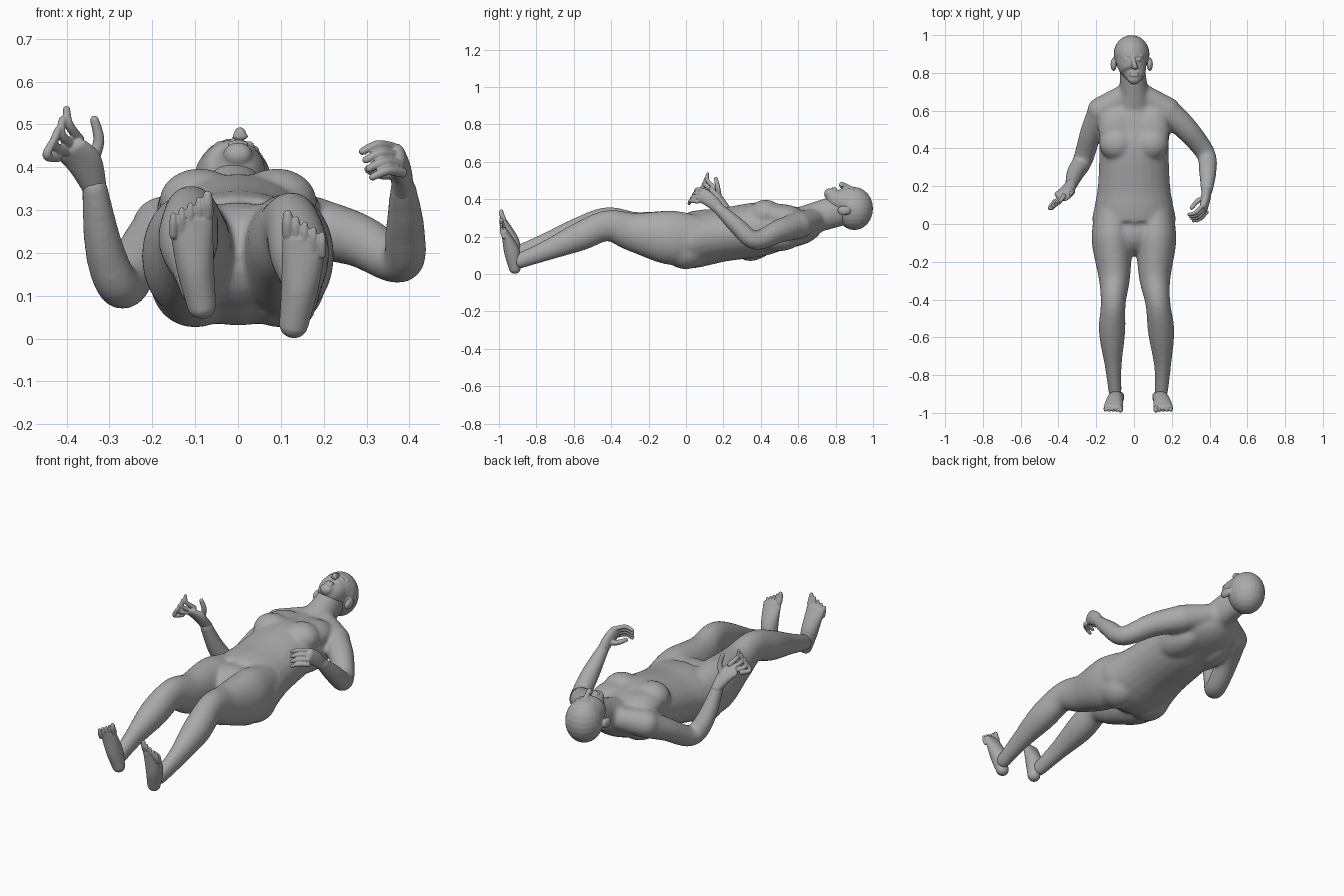
import bpy, bmesh, math
from mathutils import Vector, Matrix

cube = bpy.data.objects.get("Cube")
if cube:
    bpy.data.objects.remove(cube)

grey = (.4, .4, .4, 1)
skin = bpy.data.materials.new("grey_skin")
skin.use_nodes = True
skin.diffuse_color = grey
skin.node_tree.nodes["Principled BSDF"].inputs["Base Color"].default_value = grey

clay = bmesh.new()
SIDES = 24
STEPS = 6


def spline(before, start, end, after, t):
    """Smooth interpolation between two neighbouring sections."""
    def blend(a, b, c, d):
        return b + t / 2 * (c - a + t * (2 * a - 5 * b + 4 * c - d + t * (3 * (b - c) + d - a)))
    return [blend(*values) for values in zip(before, start, end, after)]


def tube(**sections):
    """Loft named sections; each is x, y, z, half width and, if oval, half depth."""
    stops = [(*s, s[-1]) if len(s) == 4 else s for s in sections.values()]
    first, final = stops[0], stops[-1]
    padded = [first, *stops, final]
    path = []
    for i in range(len(stops) - 1):
        path += [spline(*padded[i:i + 4], k / STEPS) for k in range(STEPS)]
    path.append(final)
    centres = [Vector(p[:3]) for p in path]
    last = len(path) - 1
    rings = []
    for i, (x, y, z, width, depth) in enumerate(path):
        along = (centres[min(i + 1, last)] - centres[max(i - 1, 0)]).normalized()
        side = Vector((1, 0, 0))
        side = (side - along * along.x).normalized()
        up = along.cross(side)
        # Round off both ends with a dome
        dome = [0]
        if i == 0:
            dome = [-80, -60, -40, -20, 0]
        elif i == last:
            dome = [0, 20, 40, 60, 80]
        for degrees in dome:
            tilt = math.radians(degrees)
            centre = centres[i] + along * math.sin(tilt) * min(width, depth)
            ring = []
            for k in range(SIDES):
                angle = math.tau * k / SIDES
                offset = side * math.cos(angle) * width + up * math.sin(angle) * depth
                ring.append(clay.verts.new(centre + offset * math.cos(tilt)))
            rings.append(ring)
    for lower, upper in zip(rings, rings[1:]):
        for k in range(SIDES):
            clay.faces.new((lower[k - 1], lower[k], upper[k], upper[k - 1]))
    clay.faces.new(reversed(rings[0]))
    clay.faces.new(rings[-1])


def ball(centre, radii):
    place = Matrix.Translation(centre) @ Matrix.Diagonal((*radii, 1))
    bmesh.ops.create_uvsphere(clay, u_segments=SIDES, v_segments=SIDES // 2, radius=1, matrix=place)


def digit(base, bend, curl, size):
    """A finger or toe: a base point, then two offsets from joint to joint."""
    knuckle = Vector(base)
    joint = knuckle + Vector(bend)
    tip = joint + Vector(curl)
    tube(knuckle=(*knuckle, size), joint=(*joint, size * .95), tip=(*tip, size * .75))


def finish(name, voxel, rounds):
    """Fuse the shapes made so far into one soft skin."""
    bmesh.ops.recalc_face_normals(clay, faces=clay.faces)
    mesh = bpy.data.meshes.new(name)
    clay.to_mesh(mesh)
    clay.clear()
    mesh.materials.append(skin)
    part = bpy.data.objects.new(name, mesh)
    bpy.context.collection.objects.link(part)
    fuse = part.modifiers.new("fuse_shapes", "REMESH")
    fuse.mode = "VOXEL"
    fuse.voxel_size = voxel
    fuse.use_smooth_shade = True
    soften = part.modifiers.new("soften_joins", "SMOOTH")
    soften.factor = .5
    soften.iterations = rounds


def lean(s, x, y, z, *radii):
    """Place a leg point; the left leg lies lower and further out."""
    drop = .045 * min(max(-y - .2, 0) / .6, 1) if s > 0 else 0
    return (s * x + drop, y, z - drop, *radii)


# Torso and neck
tube(crotch=(0, -.04, .19, .16, .13),
     hips=(0, .01, .18, .22, .15),
     belly=(0, .1, .195, .208, .15),
     waist=(0, .2, .21, .192, .143),
     ribs=(0, .4, .24, .183, .145),
     armpits=(0, .52, .25, .19, .12),
     shoulders=(0, .62, .26, .17, .1),
     collar=(0, .68, .29, .1, .08))
tube(neck_base=(0, .62, .28, .1, .08),
     throat=(0, .7, .305, .078, .082),
     nape=(-.01, .82, .34, .067, .085))

for s in (-1, 1):
    # Chest, shoulder slope, shoulder blades and buttocks
    ball(centre=(s * .09, .425, .32), radii=(.095, .09, .078))
    ball(centre=(s * .09, .5, .31), radii=(.1, .13, .065))
    tube(neck_side=(s * .05, .68, .29, .06), shoulder_top=(s * .175, .6, .26, .073))
    ball(centre=(s * .09, .48, .2), radii=(.09, .15, .08))
    ball(centre=(s * .1, 0, .13), radii=(.105, .12, .105))
    # Legs
    tube(hip=lean(s, .11, .04, .19, .1, .13),
         thigh=lean(s, .116, -.09, .195, .108, .145),
         lower_thigh=lean(s, .104, -.28, .23, .084, .105),
         knee=lean(s, .11, -.42, .275, .066, .083),
         calf=lean(s, .116, -.57, .227, .07, .077),
         shin=lean(s, .11, -.75, .165, .045, .054),
         ankle=lean(s, .1, -.89, .115, .035, .042))

# Arms
tube(left_shoulder=(.17, .6, .26, .073),
     upper_arm=(.28, .5, .23, .063),
     elbow=(.38, .37, .18, .051),
     forearm=(.39, .27, .26, .046),
     wrist=(.385, .17, .355, .031))
tube(right_shoulder=(-.17, .6, .26, .073),
     upper_arm=(-.225, .49, .2, .059),
     elbow=(-.27, .34, .12, .053),
     forearm=(-.31, .27, .2, .047),
     wrist=(-.335, .2, .355, .031))
finish("body", voxel=.008, rounds=20)

# Head: cranium, face, nose, lips, brows, eyes and ears
ball(centre=(-.013, .9, .35), radii=(.095, .1, .115))
tube(chin=(0, .768, .428, .035, .03),
     mouth=(0, .8, .402, .062, .062),
     cheeks=(-.01, .845, .385, .08, .083),
     forehead=(-.013, .9, .37, .088, .095))
tube(nose_bridge=(-.005, .88, .462, .01), nose_tip=(.005, .832, .48, .014))
ball(centre=(.005, .828, .472), radii=(.02, .01, .01))
for lip in (.785, .798):
    ball(centre=(0, lip, .453), radii=(.026, .007, .012))
for s in (-1, 1):
    tube(inner_brow=(s * .012 - .01, .892, .458, .01), outer_brow=(s * .05 - .01, .89, .44, .01))
    ball(centre=(s * .032 - .008, .87, .453), radii=(.015, .007, .009))
    ball(centre=(s * .096 - .012, .845, .34), radii=(.016, .036, .026))
finish("head", voxel=.004, rounds=8)

# Feet and toes
for s in (-1, 1):
    tube(heel=lean(s, .085, -.915, .078, .034, .032),
         arch=lean(s, .1, -.932, .17, .044, .042),
         ball_of_foot=lean(s, .11, -.97, .275, .052, .018))
    for i in range(5):
        start = lean(s, .071 + .02 * i, -.974, .29 - .012 * i)
        digit(start, bend=(0, -.01, .025), curl=(0, -.003, .02), size=.01 if i else .014)
finish("feet", voxel=.003, rounds=5)

# Left hand
tube(palm_heel=(.385, .18, .345, .026, .03),
     palm=(.38, .135, .39, .025, .037),
     knuckles=(.37, .09, .42, .022, .04))
for i in range(4):
    base = Vector((.36, .095, .447)) + i * Vector((.008, -.011, -.02))
    digit(base, bend=(-.035, -.035, .005), curl=(-.035, -.01, -.015), size=.0115)
digit(base=(.375, .14, .385), bend=(-.04, -.02, 0), curl=(-.03, -.035, .01), size=.014)
finish("left_hand", voxel=.003, rounds=5)

# Right hand
tube(palm_heel=(-.334, .21, .35, .028, .026),
     palm=(-.358, .17, .41, .042, .023),
     knuckles=(-.387, .145, .44, .042, .018))
for i in range(4):
    base = Vector((-.37, .15, .465)) - i * Vector((.017, .01, .014))
    digit(base, bend=(-.025, -.035, .035 - .01 * i), curl=(.007 * i - .005, 0, .035), size=.0115)
digit(base=(-.345, .18, .4), bend=(.02, -.01, .06), curl=(-.01, -.01, .05), size=.014)
finish("right_hand", voxel=.003, rounds=5)
clay.free()
